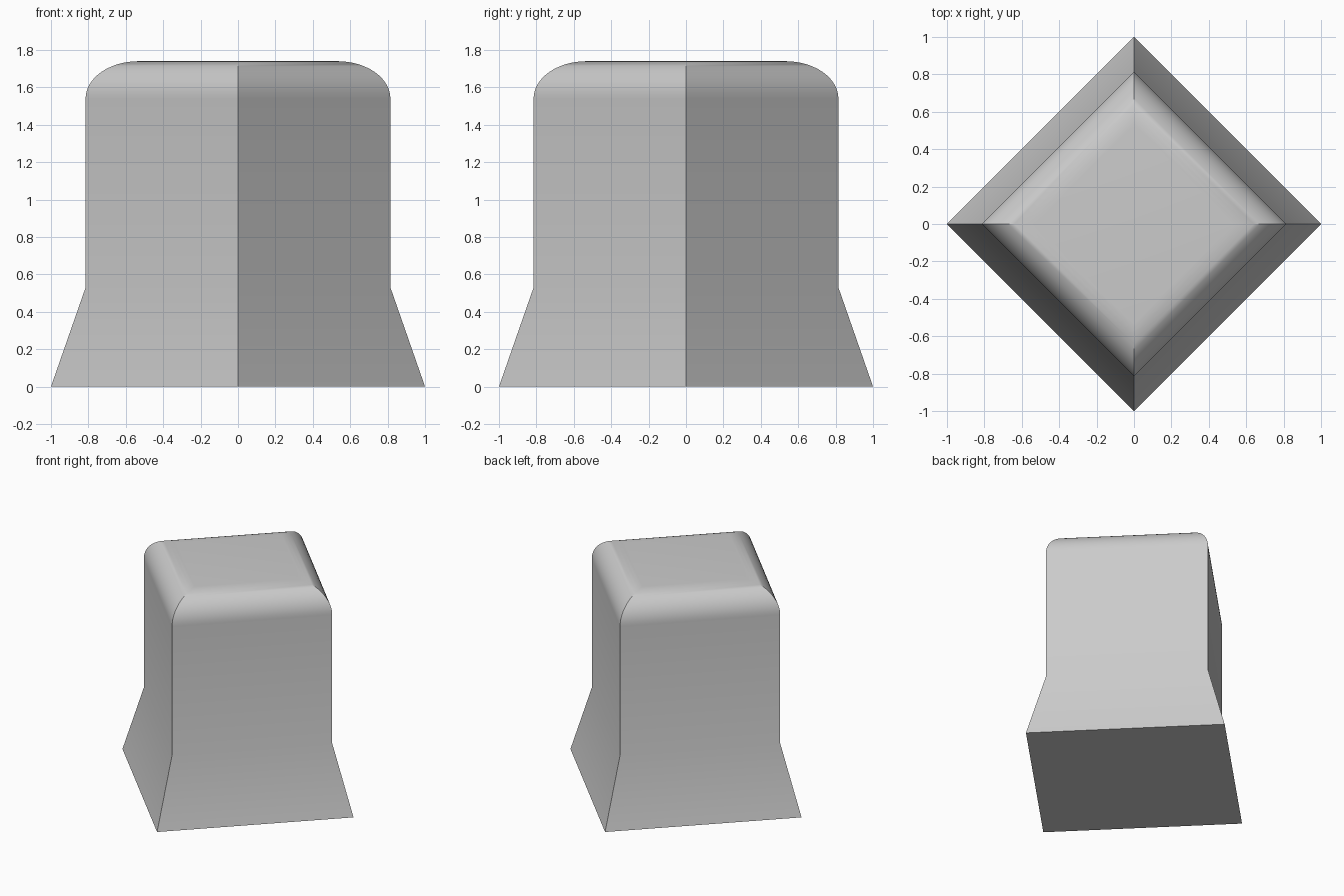
import bpy
import bmesh
from math import cos, sin, pi, radians

# Remove the default cube
cube = bpy.data.objects.get("Cube")
if cube:
    bpy.data.objects.remove(cube, do_unlink=True)

# Single grey material
grey = bpy.data.materials.new("plain grey")
grey.use_nodes = True
colour = (0.6, 0.6, 0.6, 1)
grey.diffuse_color = colour
grey.node_tree.nodes["Principled BSDF"].inputs["Base Color"].default_value = colour

# Corner profile (distance from axis, height): flared foot, straight wall, rounded top
HEIGHT, FILLET, STEPS = 1.74, 0.2, 12
WALL = 0.815
reach = FILLET * 2 ** 0.5
profile = [(1, 0), (WALL, 0.53)]
for i in range(STEPS + 1):
    a = pi / 2 * i / STEPS
    profile.append((WALL - reach * (1 - cos(a)), HEIGHT - FILLET * (1 - sin(a))))

# Square rings stacked along the profile, corners on the axes
bm = bmesh.new()
rings = [[bm.verts.new((r * cos(k * pi / 2), r * sin(k * pi / 2), z)) for k in range(4)]
         for r, z in profile]
for low, high in zip(rings, rings[1:]):
    for k in range(4):
        n = (k + 1) % 4
        bm.faces.new((low[k], low[n], high[n], high[k]))

# Flat bottom and top
bm.faces.new(rings[0][::-1])
bm.faces.new(rings[-1])
bmesh.ops.recalc_face_normals(bm, faces=bm.faces)

mesh = bpy.data.meshes.new("flared_block")
bm.to_mesh(mesh)
bm.free()
mesh.materials.append(grey)
block = bpy.data.objects.new("flared_block", mesh)
bpy.context.collection.objects.link(block)

# Smooth the fillet and flare, keep the corners crisp
bpy.ops.object.select_all(action="DESELECT")
block.select_set(True)
bpy.context.view_layer.objects.active = block
bpy.ops.object.shade_smooth_by_angle(angle=radians(30))
